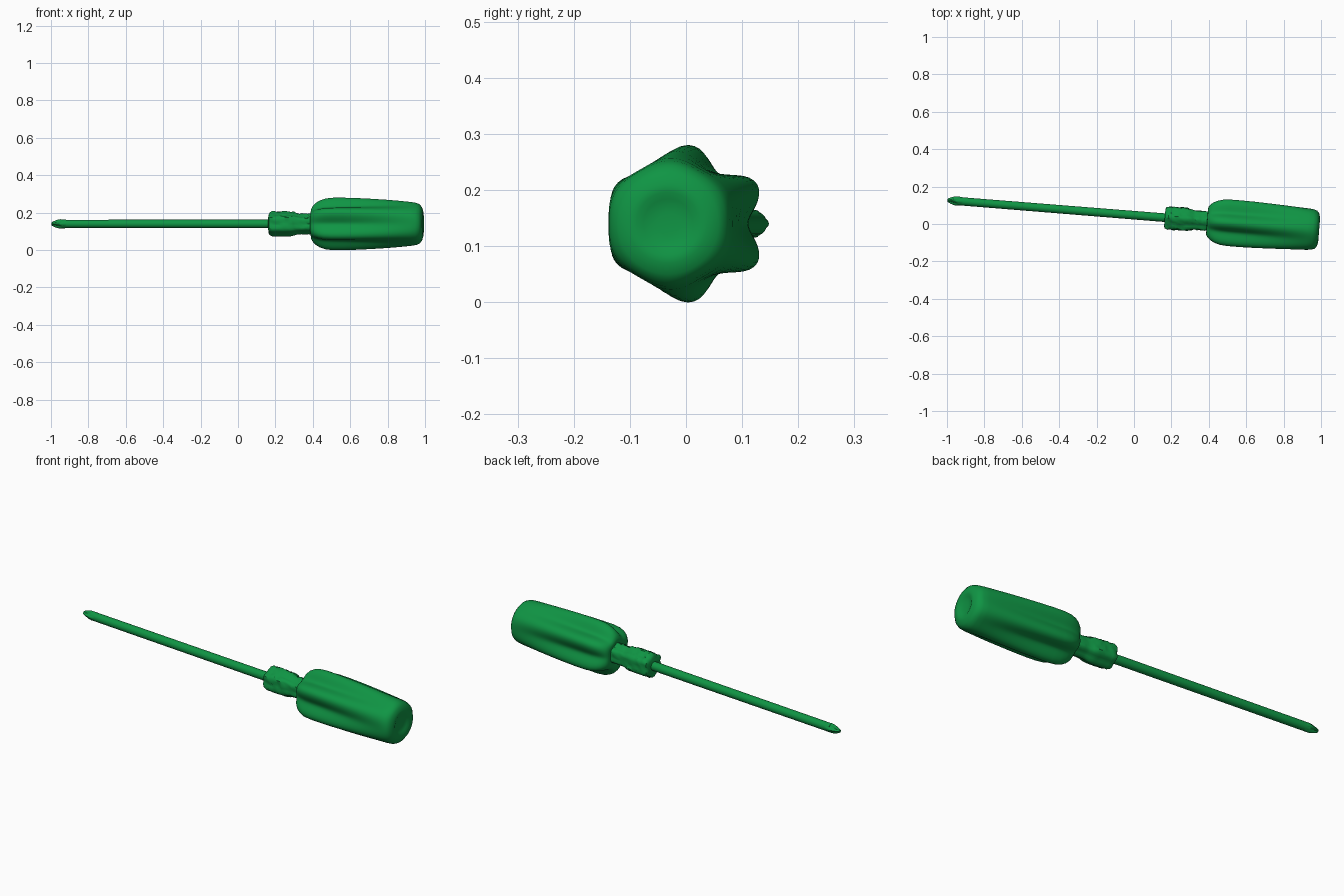
import bpy, bmesh, math, random
from math import cos, sin, pi

random.seed(4)
TILT = -0.08                      # the tool lies slightly turned about z
ORIGIN = (0.0, 0.047, 0.14)

green = bpy.data.materials.new("green")
green.diffuse_color = (0.005, 0.30, 0.058, 1)


def loft(name, stations, sides, lobes=6, phase=0.0, jitter=0.0, angle=40):
    """Skin rings along x; each station is (x, lobe radius, groove depth)."""
    bm = bmesh.new()
    rings = []
    for x, r, d in stations:
        ring = []
        for i in range(sides):
            a = 2 * pi * i / sides
            rad = r - d * (0.5 + 0.5 * cos(lobes * a + phase))
            # roughness is strongest on the upper side
            rough = jitter * (1.0 if sin(a) > -0.4 else 0.2)
            rad += random.uniform(-rough, rough)
            ring.append(bm.verts.new((x, rad * cos(a), rad * sin(a))))
        rings.append(ring)
    for p, q in zip(rings, rings[1:]):
        for i in range(sides):
            j = (i + 1) % sides
            bm.faces.new((p[i], q[i], q[j], p[j]))
    bm.faces.new(rings[0])
    bm.faces.new(rings[-1][::-1])
    bmesh.ops.recalc_face_normals(bm, faces=bm.faces)
    mesh = bpy.data.meshes.new(name)
    bm.to_mesh(mesh)
    bm.free()
    mesh.materials.append(green)
    ob = bpy.data.objects.new(name, mesh)
    bpy.context.collection.objects.link(ob)
    ob.location = ORIGIN
    ob.rotation_euler = (0, 0, TILT)
    bpy.ops.object.select_all(action='DESELECT')
    ob.select_set(True)
    bpy.context.view_layer.objects.active = ob
    bpy.ops.object.shade_smooth_by_angle(angle=math.radians(angle))
    return ob


# Fluted grip: six lobes, grooves fading out to a round butt with a shallow dent
loft("handle", [
    (0.400, 0.040, 0.000), (0.392, 0.062, 0.002), (0.393, 0.080, 0.006),
    (0.402, 0.097, 0.013), (0.418, 0.113, 0.022), (0.440, 0.126, 0.029),
    (0.470, 0.136, 0.034), (0.510, 0.140, 0.036), (0.570, 0.140, 0.035),
    (0.640, 0.138, 0.031), (0.720, 0.134, 0.025), (0.800, 0.129, 0.018),
    (0.870, 0.123, 0.011), (0.930, 0.117, 0.006), (0.958, 0.112, 0.004),
    (0.975, 0.104, 0.002), (0.986, 0.090, 0.000), (0.992, 0.070, 0.000),
    (0.993, 0.056, 0.000), (0.987, 0.044, 0.000), (0.984, 0.020, 0.000),
], 96)

# Six-sided bolster and narrower neck, with a worn, uneven surface
collar = [(0.165, 0.050, 0.006), (0.170, 0.061, 0.008)]
collar += [(0.185 + 0.0125 * i, 0.067, 0.009) for i in range(8)]
collar += [(0.285, 0.066, 0.009), (0.300, 0.063, 0.009), (0.315, 0.058, 0.008)]
collar += [(0.33 + 0.0125 * i, 0.056, 0.008) for i in range(6)]
collar += [(0.405, 0.060, 0.004)]
loft("collar", collar, 36, jitter=0.004)

# Round steel shaft
loft("shaft", [(-0.945, 0.022, 0), (0.18, 0.023, 0)], 32)

# Cross-head tip with four grooves
loft("cross_tip", [
    (-1.000, 0.007, 0.002), (-0.994, 0.012, 0.005), (-0.980, 0.018, 0.009),
    (-0.965, 0.023, 0.010), (-0.950, 0.025, 0.007), (-0.935, 0.024, 0.003),
    (-0.920, 0.022, 0.000),
], 32, lobes=4, phase=pi)
